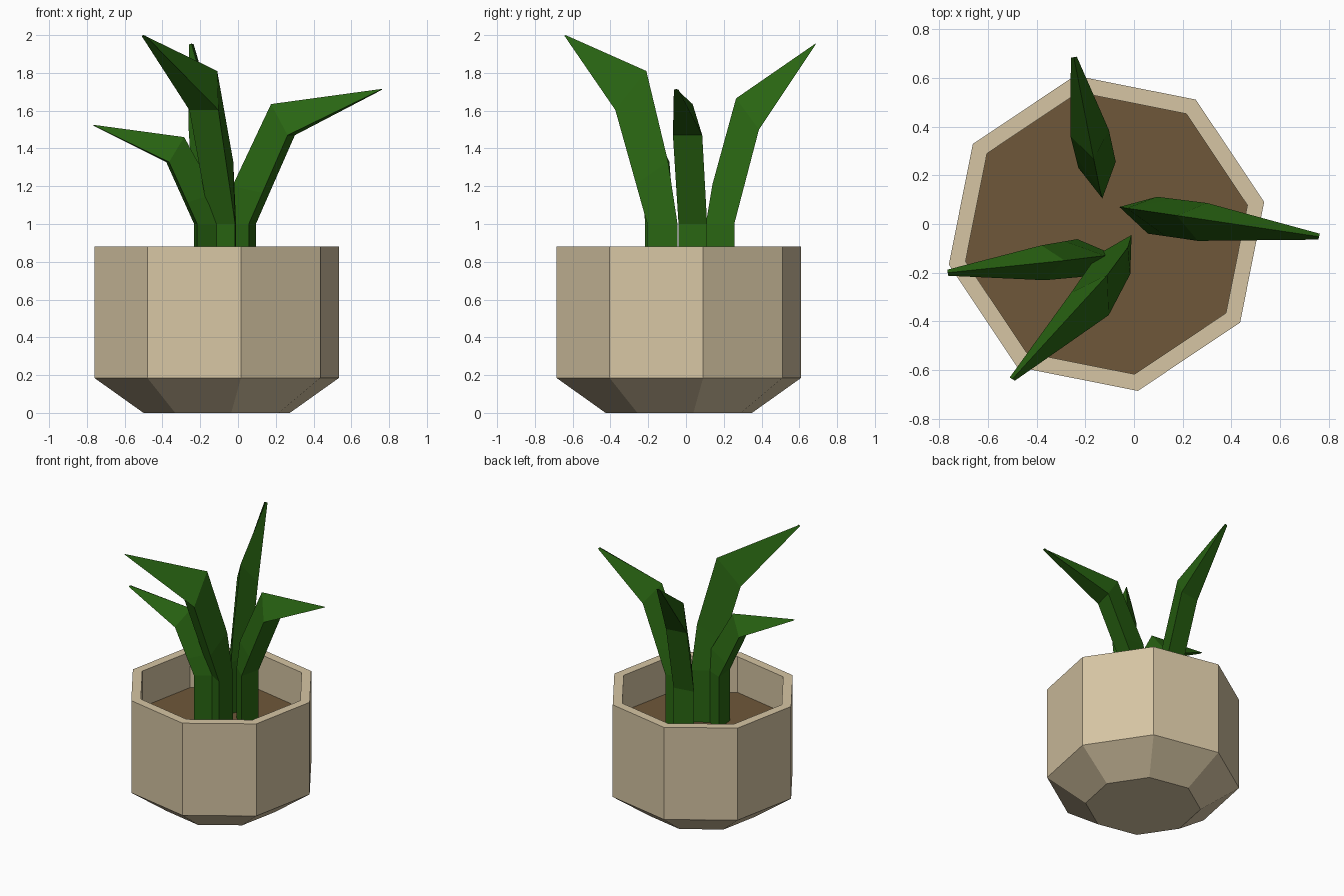
import bpy
import bmesh
from math import cos, sin, radians
from mathutils import Vector

default_cube = bpy.data.objects.get("Cube")
if default_cube:
    bpy.data.objects.remove(default_cube, do_unlink=True)


def make_material(name, colour):
    mat = bpy.data.materials.new(name)
    mat.use_nodes = True
    mat.diffuse_color = (*colour, 1)
    mat.node_tree.nodes["Principled BSDF"].inputs["Base Color"].default_value = (*colour, 1)
    return mat


def loft(name, rings, material):
    """Skin a list of equal-sized point rings into a closed, flat-shaded solid."""
    bm = bmesh.new()
    loops = [[bm.verts.new(point) for point in ring] for ring in rings]
    for low, high in zip(loops, loops[1:]):
        for i in range(len(low)):
            j = (i + 1) % len(low)
            bm.faces.new((low[i], low[j], high[j], high[i]))
    bm.faces.new(loops[0][::-1])
    bm.faces.new(loops[-1])
    bmesh.ops.recalc_face_normals(bm, faces=bm.faces)
    mesh = bpy.data.meshes.new(name)
    bm.to_mesh(mesh)
    bm.free()
    mesh.materials.append(material)
    obj = bpy.data.objects.new(name, mesh)
    bpy.context.collection.objects.link(obj)
    return obj


def octagon(radius, z):
    centre = Vector((-0.113, -0.038, z))
    angles = [radians(11.25 + 45 * k) for k in range(8)]
    return [centre + radius * Vector((cos(a), sin(a), 0)) for a in angles]


clay = make_material("pale clay", (0.67, 0.556, 0.367))
earth = make_material("brown earth", (0.157, 0.097, 0.041))
green = make_material("leaf green", (0.022, 0.13, 0.006))

# Eight-sided pot with a tapered foot and a hollow top
pot_profile = [(0.395, 0), (0.66, 0.185), (0.66, 0.88), (0.59, 0.88), (0.59, 0.55)]
loft("pot", [octagon(r, z) for r, z in pot_profile], clay)

# Soil filling the hollow, edge sunk into the pot wall
loft("soil", [octagon(0.595, 0.56), octagon(0.595, 0.61)], earth)


def leaf(name, angle, size, root, low, bend, tip):
    """Triangular blade: ridge on the inside, flat back facing outwards."""
    out = Vector((cos(radians(angle)), sin(radians(angle)), 0))
    side = Vector((-out.y, out.x, 0))
    up = Vector((0, 0, 1))

    def section(ridge, reach, drop, half):
        back = ridge + out * reach - up * drop
        return [ridge, back - side * half, back + side * half]

    root, low, bend, tip = Vector((*root, 0)), Vector(low), Vector(bend), Vector(tip)
    foot = section(root + up * 0.55, 0.14, 0, 0.078)
    neck = section(root + up, 0.14, 0, 0.078)
    elbow = section(bend, 0.11 * size, 0.165 * size, 0.04 + 0.04 * size)
    # The ridge bends once more while the back edges run straight
    throat = [low] + [a.lerp(b, 0.35) for a, b in zip(neck[1:], elbow[1:])]
    point = section(tip, 0, 0.004, 0.0125)
    loft(name, [foot, neck, throat, elbow, point], green)


# Four leaves fanning out from the middle
leaf("left_leaf", -14, 1, (-0.06, 0.07),
     (-0.03, 0.065, 1.2), (0.175, 0.035, 1.635), (0.76, -0.052, 1.715))
leaf("front_leaf", -121, 1.25, (-0.01, -0.045),
     (-0.025, -0.095, 1.33), (-0.11, -0.21, 1.81), (-0.5, -0.637, 2))
leaf("back_leaf", 99, 1, (-0.13, 0.105),
     (-0.14, 0.14, 1.21), (-0.165, 0.265, 1.665), (-0.247, 0.685, 1.955))
leaf("right_leaf", 186, 0.8, (-0.085, -0.125),
     (-0.12, -0.13, 1.16), (-0.285, -0.15, 1.46), (-0.765, -0.2, 1.525))
